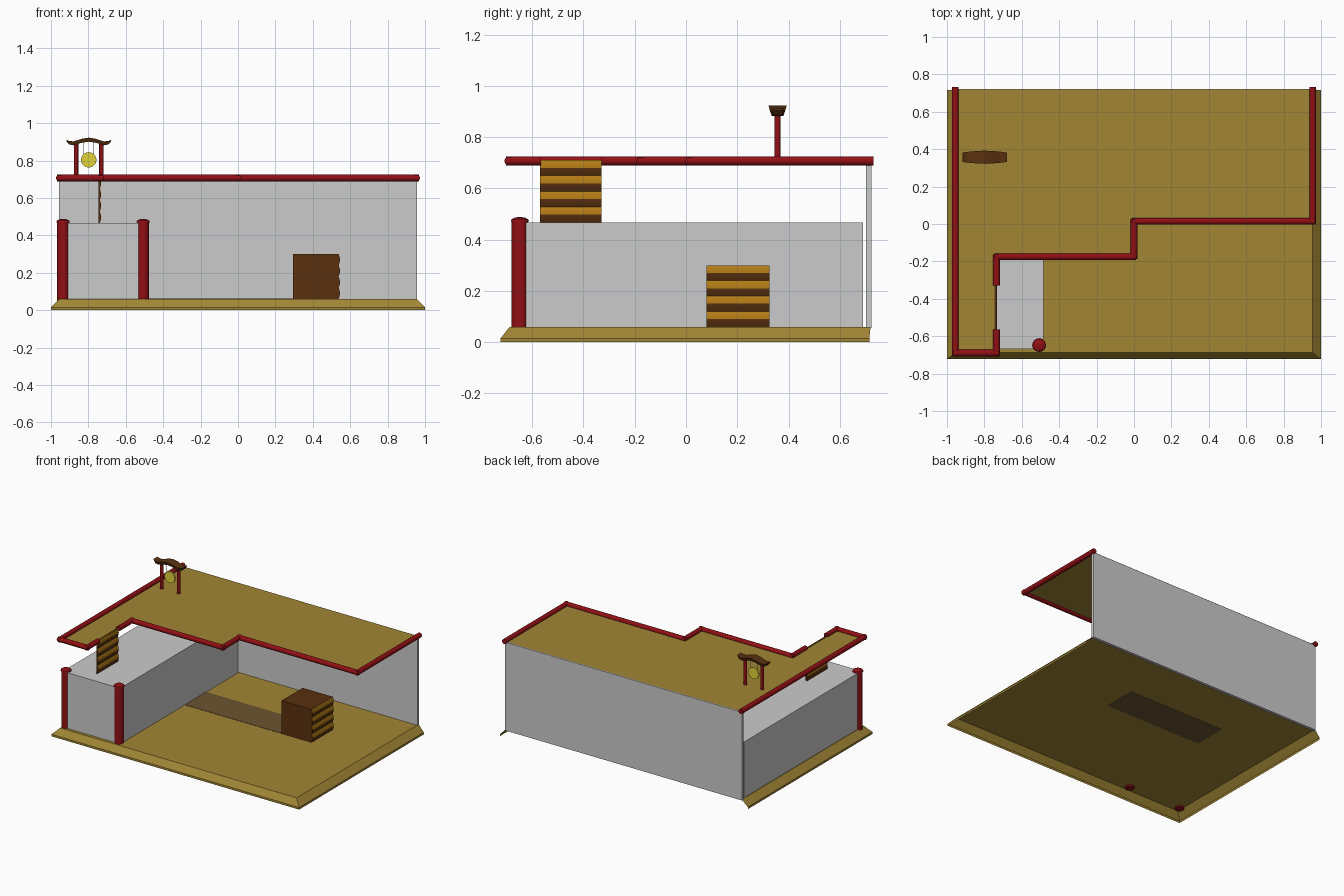
import bpy, bmesh, math
from mathutils import Vector

if "Cube" in bpy.data.objects:
    bpy.data.objects.remove(bpy.data.objects["Cube"])


def mat(name, col):
    m = bpy.data.materials.new(name)
    m.diffuse_color = (*col, 1)
    m.use_nodes = True
    m.node_tree.nodes["Principled BSDF"].inputs["Base Color"].default_value = m.diffuse_color
    return m


OLIVE = mat("olive", (0.36, 0.24, 0.035))
RED = mat("red", (0.28, 0.005, 0.007))
BROWN = mat("dark_brown", (0.10, 0.03, 0.005))
GOLD = mat("gold", (0.45, 0.20, 0.008))
YELLOW = mat("yellow", (0.75, 0.65, 0.04))


def finish(name, bm, mats=(), smooth=False, closed=True):
    if closed:
        bmesh.ops.recalc_face_normals(bm, faces=bm.faces)
    me = bpy.data.meshes.new(name)
    bm.to_mesh(me)
    bm.free()
    for m in mats:
        me.materials.append(m)
    ob = bpy.data.objects.new(name, me)
    bpy.context.collection.objects.link(ob)
    if smooth:
        bpy.ops.object.select_all(action='DESELECT')
        ob.select_set(True)
        bpy.context.view_layer.objects.active = ob
        bpy.ops.object.shade_smooth_by_angle(angle=math.radians(35))
    return ob


def box(name, lo, hi, mats=()):
    bm = bmesh.new()
    bmesh.ops.create_cube(bm, size=1)
    for v in bm.verts:
        v.co = Vector((lo[i] + (v.co[i] + 0.5) * (hi[i] - lo[i]) for i in range(3)))
    return finish(name, bm, mats)


def rod(name, a, b, r, mats=(), sides=16):
    a, b = Vector(a), Vector(b)
    bm = bmesh.new()
    bmesh.ops.create_cone(bm, cap_ends=True, segments=sides, radius1=r, radius2=r, depth=(b - a).length)
    rot = (b - a).to_track_quat('Z', 'Y')
    for v in bm.verts:
        v.co = rot @ v.co + (a + b) / 2
    return finish(name, bm, mats, True)


def lathe(name, profile, x, y, mats, sides=24):
    bm = bmesh.new()
    vs = [bm.verts.new((x + r, y, z)) for r, z in profile]
    edges = [bm.edges.new(p) for p in zip(vs, vs[1:])]
    bmesh.ops.spin(bm, geom=vs + edges, cent=(x, y, 0), axis=(0, 0, 1), angle=math.tau, steps=sides)
    bmesh.ops.remove_doubles(bm, verts=bm.verts, dist=1e-4)
    return finish(name, bm, mats, True)


def slatted(name, x0, x1, y0, y1, z0, z1, bands=8, sub=4):
    """Box whose right side is a stack of bulging brown and gold slats."""
    bm = bmesh.new()
    n = bands * sub
    prof = []
    for i in range(n + 1):
        bulge = 0.007 * abs(math.sin(math.pi * i / (2 * sub)))
        prof.append((x1 - 0.007 + bulge, z0 + (z1 - z0) * i / n))
    rows = [[bm.verts.new((x, y, z)) for x, z in prof] for y in (y0, y1)]
    back = [[bm.verts.new((x0, y, z)) for x, z in prof] for y in (y0, y1)]
    panel = x1 - x0 < 0.05
    for i in range(n):
        m = (i // sub) % 2
        bm.faces.new((rows[0][i], rows[1][i], rows[1][i + 1], rows[0][i + 1])).material_index = m
        bm.faces.new((back[0][i], back[0][i + 1], back[1][i + 1], back[1][i])).material_index = m if panel else 0
        for k in (0, 1):
            bm.faces.new((rows[k][i], rows[k][i + 1], back[k][i + 1], back[k][i]))
    for i in (0, n):
        bm.faces.new((rows[0][i], rows[1][i], back[1][i], back[0][i]))
    return finish(name, bm, (BROWN, GOLD))


# Floor: top sheet with a sloped skirt on three sides, open below and behind
bm = bmesh.new()
rings = []
for x, yf, yb, z in ((1, -0.723, 0.715, 0), (1, -0.723, 0.715, 0.015), (0.955, -0.688, 0.72, 0.06)):
    rings.append([bm.verts.new(c) for c in ((-x, yb, z), (-x, yf, z), (x, yf, z), (x, yb, z))])
for lo, hi in zip(rings, rings[1:]):
    for i in range(3):
        bm.faces.new((lo[i], lo[i + 1], hi[i + 1], hi[i]))
bm.faces.new(rings[-1])
finish("floor", bm, (OLIVE,), closed=False)

# Walls and raised block
box("back_wall", (-0.957, 0.702, 0.055), (0.957, 0.723, 0.70))
box("raised_block", (-0.95, -0.667, 0.06), (-0.485, 0.69, 0.467))

# Roof sheet
OUT = [(-0.955, 0.72), (-0.955, -0.69), (-0.735, -0.69), (-0.735, -0.175),
       (0, -0.175), (0, 0.015), (0.955, 0.015), (0.955, 0.72)]
bm = bmesh.new()
bm.faces.new([bm.verts.new((x, y, 0.703)) for x, y in OUT])
finish("roof", bm, (OLIVE,), closed=False)

# Red rails round the roof, with a gap at the slatted ladder
R, ZR = 0.018, 0.707
for i, (p, q) in enumerate(zip(OUT, OUT[1:])):
    a, b = Vector((*p, ZR)), Vector((*q, ZR))
    d = (b - a).normalized() * 0.012
    if i == 2:
        rod("roof_rail_gap_front", a - d, (-0.735, -0.565, ZR), R, (RED,))
        rod("roof_rail_gap_back", (-0.735, -0.33, ZR), b + d, R, (RED,))
    else:
        rod(f"roof_rail_{i}", a - d, b + d, R, (RED,))

# Front columns with domed caps
for side, x in (("left", -0.935), ("right", -0.507)):
    lathe(f"{side}_column", [(0, 0.05), (0.032, 0.05), (0.032, 0.47), (0.036, 0.47),
                             (0.033, 0.479), (0.02, 0.486), (0, 0.489)], x, -0.648, (RED,))

# Slatted crate, upper ladder and the floor strip behind the crate
slatted("slatted_crate", 0.295, 0.545, 0.08, 0.325, 0.06, 0.30)
slatted("slatted_ladder", -0.745, -0.732, -0.57, -0.33, 0.467, 0.71)
box("floor_strip", (-0.485, 0.08, 0.059), (0.295, 0.325, 0.062), (mat("strip", (0.15, 0.09, 0.03)),))

# Gong stand: posts, curved beam, cords and disc
GX, GY = -0.798, 0.357
for side, s in (("left", -1), ("right", 1)):
    rod(f"{side}_gong_post", (GX + s * 0.068, GY, 0.70), (GX + s * 0.068, GY, 0.90), 0.012, (RED,))
    rod(f"{side}_gong_cord", (GX + s * 0.026, GY, 0.83), (GX + s * 0.026, GY, 0.905), 0.002, (), 6)
bm = bmesh.new()
prev = None
for x, zt, th, w in ((-0.12, 0.912, 0.008, 0.024), (-0.105, 0.904, 0.018, 0.027), (-0.08, 0.903, 0.021, 0.030),
                     (-0.035, 0.917, 0.021, 0.034), (0, 0.923, 0.022, 0.035), (0.035, 0.917, 0.021, 0.034),
                     (0.08, 0.903, 0.021, 0.030), (0.105, 0.904, 0.018, 0.027), (0.12, 0.912, 0.008, 0.024)):
    cur = [bm.verts.new((GX + x, GY + s * w * k, z)) for s, k, z in
           ((-1, 1, zt), (1, 1, zt), (1, 0.75, zt - th), (-1, 0.75, zt - th))]
    if prev:
        for j in range(4):
            bm.faces.new((prev[j], prev[j - 1], cur[j - 1], cur[j]))
    else:
        bm.faces.new(cur)
    prev = cur
bm.faces.new(prev)
finish("gong_beam", bm, (BROWN,))
rod("gong_disc", (GX, GY - 0.006, 0.804), (GX, GY + 0.006, 0.804), 0.041, (YELLOW,), 24)
